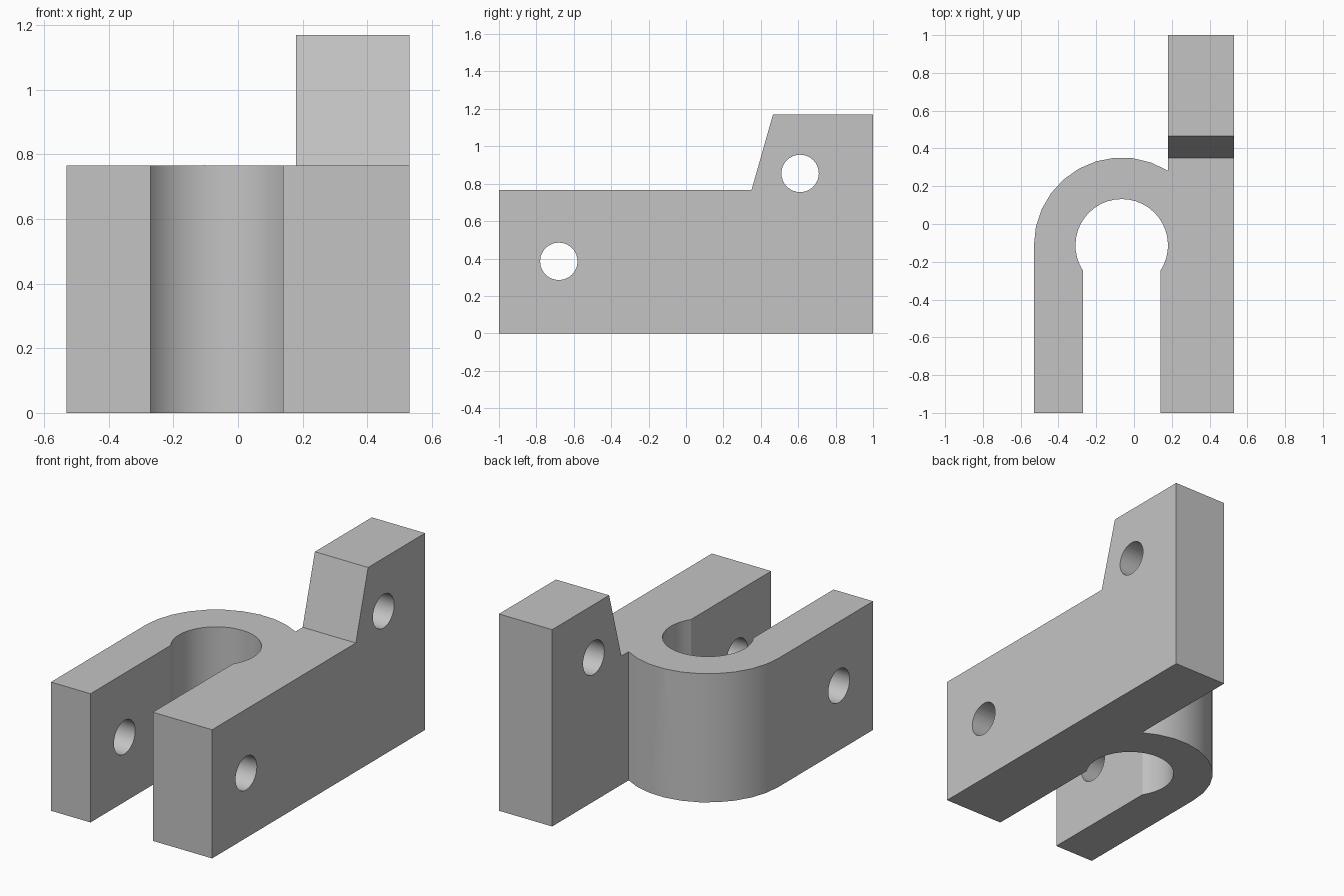
import bpy
import math
from mathutils import Matrix, Vector

cube = bpy.data.objects.get("Cube")
if cube:
    bpy.data.objects.remove(cube, do_unlink=True)

# Single grey finish
grey = bpy.data.materials.new("light_grey")
grey.use_nodes = True
colour = (0.55, 0.55, 0.55, 1)
grey.diffuse_color = colour
grey.node_tree.nodes["Principled BSDF"].inputs["Base Color"].default_value = colour


def prism(name, lower, upper):
    """Solid between two matching outlines."""
    n = len(lower)
    faces = [tuple(reversed(range(n))), tuple(range(n, 2 * n))]
    faces += [(i, (i + 1) % n, n + (i + 1) % n, n + i) for i in range(n)]
    mesh = bpy.data.meshes.new(name)
    mesh.from_pydata(lower + upper, [], faces)
    mesh.materials.append(grey)
    obj = bpy.data.objects.new(name, mesh)
    bpy.context.collection.objects.link(obj)
    return obj


def arc(centre, radius, start, end, steps):
    angles = [start + (end - start) * i / steps for i in range(steps + 1)]
    return [(centre[0] + radius * math.cos(a), centre[1] + radius * math.sin(a)) for a in angles]


def combine(target, tool, operation):
    mod = target.modifiers.new(tool.name, "BOOLEAN")
    mod.object, mod.operation, mod.solver = tool, operation, "EXACT"
    bpy.context.view_layer.objects.active = target
    bpy.ops.object.modifier_apply(modifier=mod.name)
    bpy.data.objects.remove(tool, do_unlink=True)


# Plan outline: two arms, round bore and rear leg
centre = (-0.065, -0.113)
outer, bore = 0.465, 0.245
left, right, step, height = -0.53, 0.53, 0.18, 1.17
half_slot = 0.205
join = math.acos((step - centre[0]) / outer)
lip = math.acos(half_slot / bore)

plan = [(centre[0] + half_slot, -1), (right, -1), (right, 1), (step, 1)]
plan += arc(centre, outer, join, math.pi, 10)
plan += [(left, -1), (centre[0] - half_slot, -1)]
plan += arc(centre, bore, math.pi + lip, -lip, 28)
bracket = prism("clamp_bracket", [(x, y, 0) for x, y in plan], [(x, y, height) for x, y in plan])

# Side outline: low body, sloped shoulder and raised ear
side = [(-1.1, -0.1), (1.1, -0.1), (1.1, height), (0.465, height), (0.35, 0.765), (-1.1, 0.765)]
combine(bracket, prism("side_profile", [(-1, y, z) for y, z in side],
                       [(1, y, z) for y, z in side]), "INTERSECT")

# Cross holes through the arms and the ear
for name, hole in (("arm_hole", (-0.68, 0.385)), ("ear_hole", (0.61, 0.855))):
    ring = arc(hole, 0.1, 0, math.tau, 32)[:-1]
    combine(bracket, prism(name, [(-1, y, z) for y, z in ring],
                           [(1, y, z) for y, z in ring]), "DIFFERENCE")

# Smooth curves, sharp corners
bpy.ops.object.select_all(action="DESELECT")
bracket.select_set(True)
bpy.context.view_layer.objects.active = bracket
bpy.ops.object.shade_smooth_by_angle(angle=math.radians(25))
